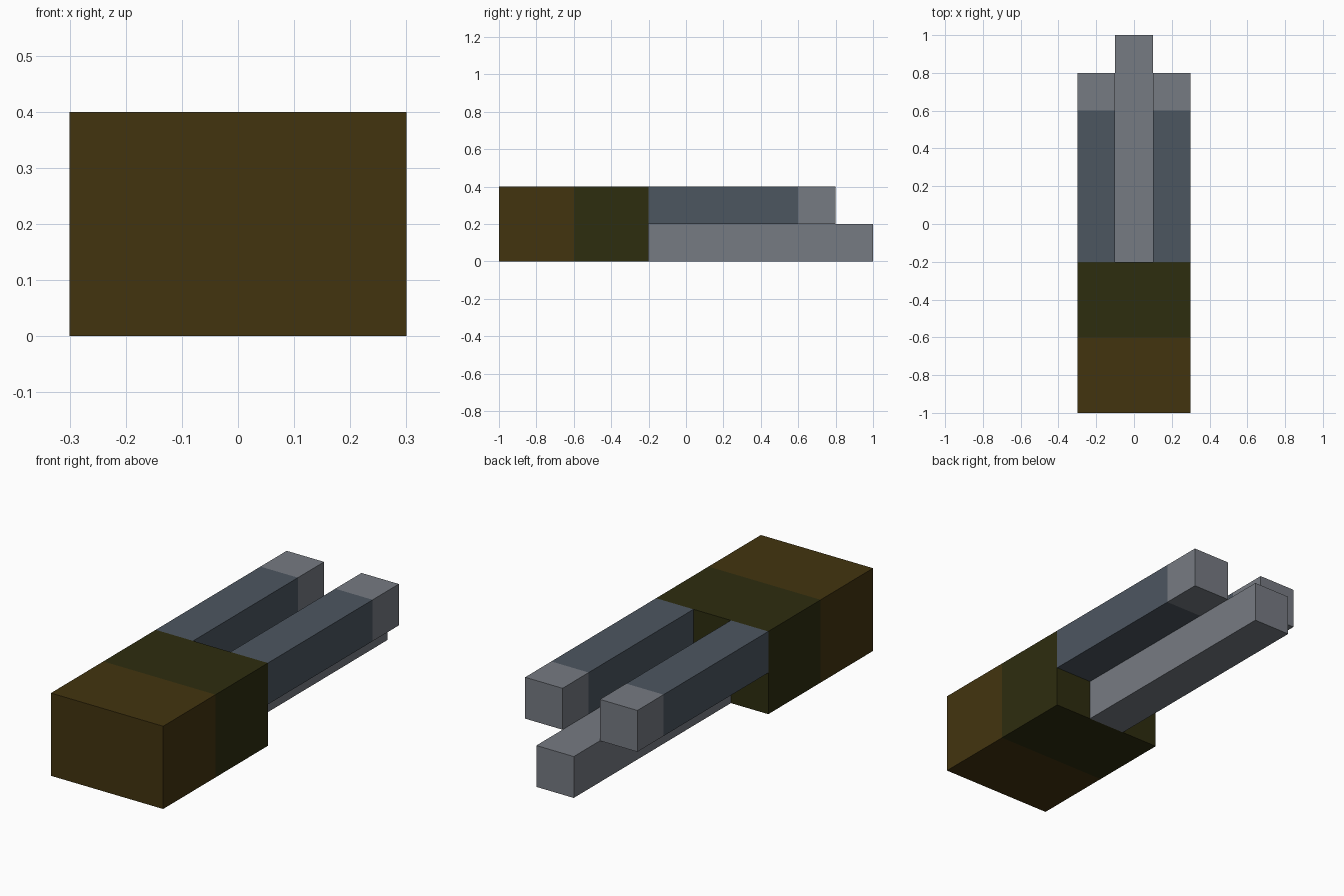
import bpy, bmesh

if "Cube" in bpy.data.objects:
    bpy.data.objects.remove(bpy.data.objects["Cube"])


def material(name, rgb):
    m = bpy.data.materials.new(name)
    m.diffuse_color = (*rgb, 1)
    m.use_nodes = True
    m.node_tree.nodes["Principled BSDF"].inputs["Base Color"].default_value = m.diffuse_color
    return m


BROWN = material("dark brown", (0.055, 0.034, 0.0047))
OLIVE = material("dark olive", (0.027, 0.026, 0.0047))
SLATE = material("slate blue", (0.073, 0.093, 0.118))
GREY = material("steel grey", (0.183, 0.197, 0.225))


def bar(name, x, y, z, mats, cut=None):
    """Box spanning the given ranges; a cut at y splits it into two colours."""
    bm = bmesh.new()
    bmesh.ops.create_cube(bm, size=1)
    for v in bm.verts:
        v.co = [r[0] if c < 0 else r[1] for c, r in zip(v.co, (x, y, z))]
    if cut is not None:
        bmesh.ops.bisect_plane(bm, geom=bm.verts[:] + bm.edges[:] + bm.faces[:],
                               plane_co=(0, cut, 0), plane_no=(0, 1, 0))
        for f in bm.faces:
            f.material_index = int(f.calc_center_median().y > cut)
    me = bpy.data.meshes.new(name)
    bm.to_mesh(me)
    bm.free()
    for m in mats:
        me.materials.append(m)
    ob = bpy.data.objects.new(name, me)
    bpy.context.collection.objects.link(ob)
    return ob


# Body block: brown front half, olive rear half
bar("body_block", (-0.3, 0.3), (-1, -0.2), (0, 0.4), [BROWN, OLIVE], -0.6)

# Long lower centre bar
bar("lower_bar", (-0.1, 0.1), (-0.2, 1), (0, 0.2), [GREY])

# Pair of upper bars with grey tips
for side, x in (("left", (-0.3, -0.1)), ("right", (0.1, 0.3))):
    bar(side + "_upper_bar", x, (-0.2, 0.8), (0.2, 0.4), [SLATE, GREY], 0.6)
